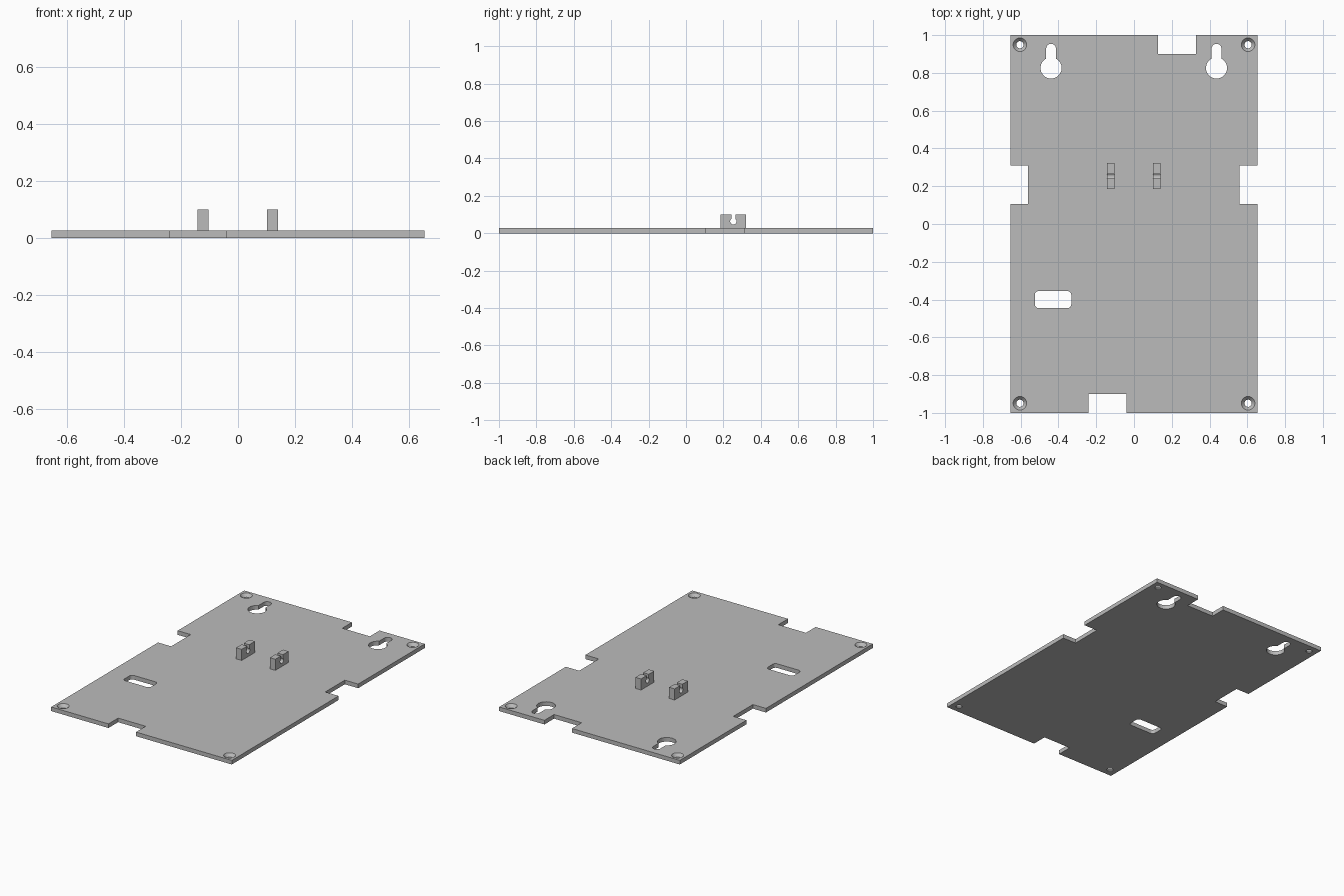
import bpy, bmesh, math

if "Cube" in bpy.data.objects:
    bpy.data.objects.remove(bpy.data.objects["Cube"])

T = 0.027            # plate thickness
W, L = 0.655, 1.0    # plate half sizes

grey = bpy.data.materials.new("plain grey")
grey.diffuse_color = (0.5, 0.5, 0.5, 1)
grey.use_nodes = True
grey.node_tree.nodes["Principled BSDF"].inputs["Base Color"].default_value = grey.diffuse_color


def arc(cx, cy, r, a0, a1, n):
    """Points on an arc, angles in degrees."""
    return [(cx + r * math.cos(math.radians(a0 + (a1 - a0) * i / n)),
             cy + r * math.sin(math.radians(a0 + (a1 - a0) * i / n)))
            for i in range(n + 1)]


def prism(name, pts, lo, hi, place=lambda u, v, w: (u, v, w)):
    """Extrude a closed profile from lo to hi."""
    bm = bmesh.new()
    face = bm.faces.new([bm.verts.new(place(u, v, lo)) for u, v in pts])
    top = bmesh.ops.extrude_face_region(bm, geom=[face])
    a, b = place(0, 0, lo), place(0, 0, hi)
    moved = [g for g in top["geom"] if isinstance(g, bmesh.types.BMVert)]
    bmesh.ops.translate(bm, verts=moved, vec=[q - p for p, q in zip(a, b)])
    bmesh.ops.recalc_face_normals(bm, faces=bm.faces)
    return finish(name, bm)


def finish(name, bm):
    mesh = bpy.data.meshes.new(name)
    bm.to_mesh(mesh)
    bm.free()
    mesh.materials.append(grey)
    ob = bpy.data.objects.new(name, mesh)
    bpy.context.collection.objects.link(ob)
    return ob


def cut(target, cutter):
    cutter.hide_render = True
    cutter.hide_viewport = True
    cutter.display_type = 'WIRE'
    mod = target.modifiers.new(cutter.name, 'BOOLEAN')
    mod.operation = 'DIFFERENCE'
    mod.solver = 'EXACT'
    mod.object = cutter


# Plate outline with a notch in every edge
outline = [(-W, -L), (-0.24, -L), (-0.24, -0.9), (-0.04, -0.9), (-0.04, -L), (W, -L),
           (W, 0.107), (0.558, 0.107), (0.558, 0.31), (W, 0.31),
           (W, L), (0.327, L), (0.327, 0.9), (0.127, 0.9), (0.127, L), (-W, L),
           (-W, 0.31), (-0.56, 0.31), (-0.56, 0.107), (-W, 0.107)]
plate = prism("base_plate", outline, 0, T)

# Hanging keyholes
for side, x in (("left", -0.439), ("right", 0.437)):
    r, s = 0.056, 0.026
    a = math.degrees(math.acos(s / r))
    key = arc(x, 0.826, r, 180 - a, 360 + a, 28) + arc(x, 0.928, s, 0, 180, 14)
    cut(plate, prism("keyhole_cutter_" + side, key, -0.05, 0.1))

# Rounded cable slot
slot = []
for cx, cy, a in ((-0.352, -0.375, 0), (-0.505, -0.375, 90),
                  (-0.505, -0.425, 180), (-0.352, -0.425, 270)):
    slot += arc(cx, cy, 0.02, a, a + 90, 6)
cut(plate, prism("slot_cutter", slot, -0.05, 0.1))

# Countersunk corner screw holes
for i, (x, y) in enumerate([(sx * 0.604, sy * 0.949) for sx in (-1, 1) for sy in (-1, 1)]):
    bm = bmesh.new()
    n = 32
    rings = [[bm.verts.new((px, py, z)) for px, py in arc(x, y, r, 0, 360, n)[:-1]]
             for r, z in ((0.019, -0.05), (0.019, 0.007), (0.036, T), (0.036, 0.1))]
    for p, q in zip(rings, rings[1:]):
        for k in range(n):
            bm.faces.new((p[k], p[(k + 1) % n], q[(k + 1) % n], q[k]))
    bm.faces.new(rings[0][::-1])
    bm.faces.new(rings[-1])
    bmesh.ops.recalc_face_normals(bm, faces=bm.faces)
    cut(plate, finish("screw_hole_cutter_%d" % i, bm))

# Pair of clips, each with a round seat opening upwards through a narrow gap
cy, cz, r, g = 0.253, 0.064, 0.017, 0.011
a = math.degrees(math.acos(g / r))
clip = ([(0.185, T), (0.322, T), (0.322, 0.1), (cy + g, 0.1)]
        + arc(cy, cz, r, a, -180 - a, 24)
        + [(cy - g, 0.1), (0.185, 0.1)])
for side, x0 in (("left", -0.143), ("right", 0.101)):
    prism("clip_" + side, clip, x0, x0 + 0.04, lambda u, v, w: (w, u, v))
